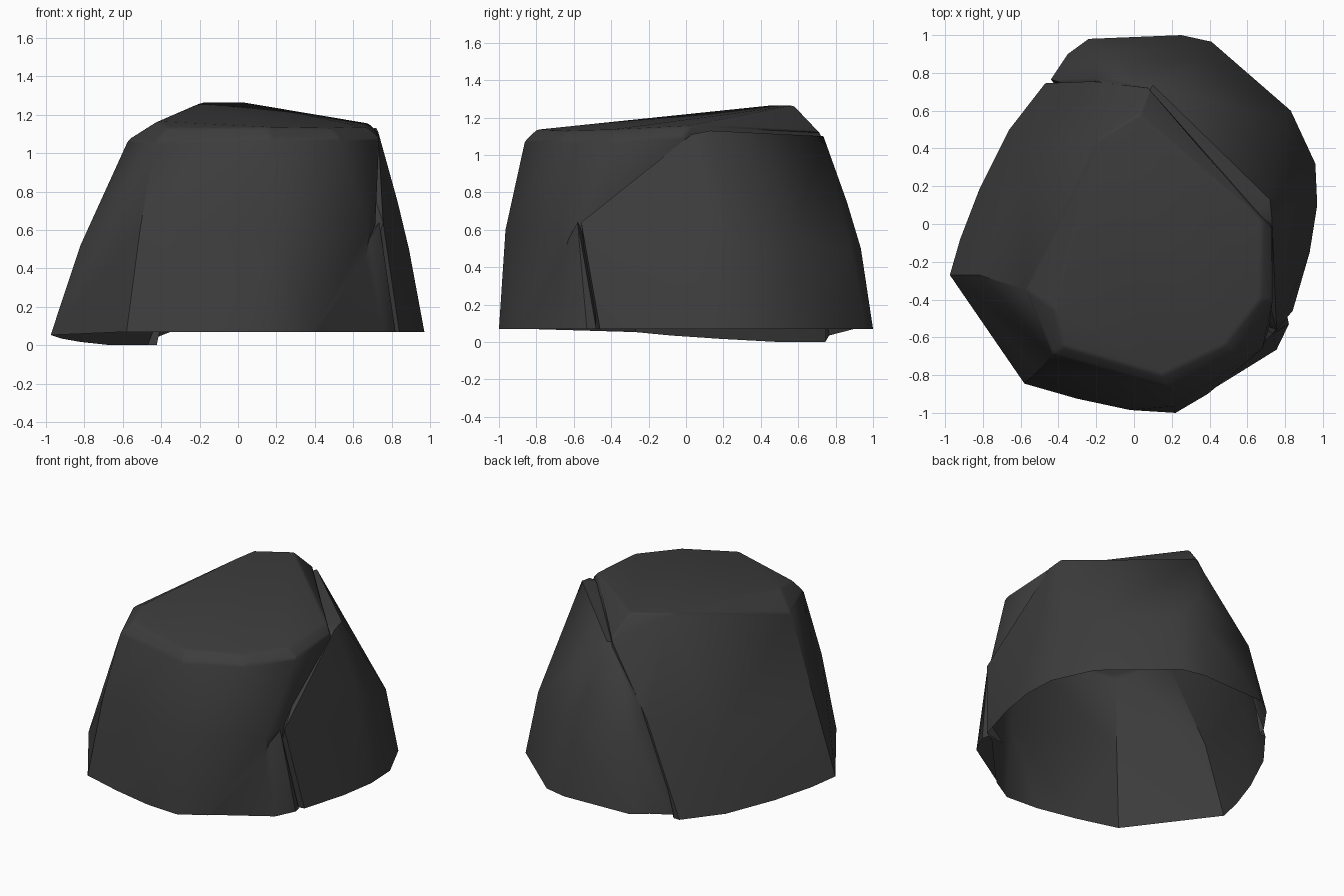
import bpy, bmesh, math

if "Cube" in bpy.data.objects:
    bpy.data.objects.remove(bpy.data.objects["Cube"])

B = 0.07  # base height


def chunk(name, base, points, soft):
    """Convex stone chunk on a flat base, shoulder edges softened."""
    bm = bmesh.new()
    for p in [(x, y, B) for x, y in base] + points:
        bm.verts.new(p)
    bmesh.ops.convex_hull(bm, input=bm.verts[:])
    loose = [v for v in bm.verts if not v.link_faces]
    bmesh.ops.delete(bm, geom=loose, context='VERTS')
    bmesh.ops.dissolve_limit(bm, angle_limit=math.radians(3),
                             verts=bm.verts[:], edges=bm.edges[:])
    bm.normal_update()
    edges = [e for e in bm.edges if min(v.co.z for v in e.verts) > 1
             and e.calc_face_angle(0) > math.radians(14)]
    if soft:
        bmesh.ops.bevel(bm, geom=edges, offset=soft, segments=2, profile=0.5,
                        affect='EDGES', clamp_overlap=True)
    bmesh.ops.triangulate(bm, faces=bm.faces[:])
    bmesh.ops.recalc_face_normals(bm, faces=bm.faces[:])
    me = bpy.data.meshes.new(name)
    bm.to_mesh(me)
    bm.free()
    ob = bpy.data.objects.new(name, me)
    bpy.context.collection.objects.link(ob)
    return ob


# Main boulder: base, bulging middle, shoulder and sloped plateau
main = chunk("boulder", [
    (-.975, -.27), (-.92, -.08), (-.82, .18), (-.66, .5), (-.47, .745),
    (.0, .74), (.58, .2), (.68, -.4), (.62, -.65), (.39, -.9),
    (.22, -1), (-.02, -.985), (-.3, -.925), (-.58, -.845)], [
    (-.82, -.27, .52), (-.51, -.78, .6), (.21, -.965, .6), (.68, -.66, .6),
    (.715, -.55, .64), (-.22, .755, .65), (-.56, .42, .5),
    (-.57, -.35, 1.07), (-.43, -.69, 1.06), (.17, -.86, 1.08),
    (.53, -.68, 1.08), (.735, -.4, 1.08), (.735, -.02, 1.1), (.08, .72, 1.12),
    (-.42, -.45, 1.165), (-.37, -.65, 1.13),
    (.15, -.8, 1.135), (.48, -.64, 1.13), (.67, -.4, 1.135), (.68, .02, 1.155),
    (.03, .58, 1.265), (-.19, .45, 1.265)], .015)

# Slab split off along the back right
slab = chunk("split_slab", [
    (-.44, .765), (-.35, .9), (-.24, .98), (.25, 1), (.41, .965), (.6, .8),
    (.83, .6), (.96, .32), (.97, .1), (.93, -.15), (.84, -.46),
    (.6, -.5), (-.35, .68)], [
    (-.2, .9, .5), (.22, .935, .5), (.38, .88, .5), (.76, .56, .5),
    (.89, .28, .5), (.89, .07, .5), (.755, -.56, .64), (.75, -.2, .89),
    (.18, .86, .75), (.83, .1, .75), (-.2, .77, .68),
    (.1, .735, 1.1), (.72, .13, 1.13), (.73, .03, 1.11),
    (.6, .02, 1.1), (.03, .62, 1.08), (-.1, .65, .6)], 0)

# Small broken wedge at the front right foot
wedge = chunk("foot_wedge", [
    (.4, -.885), (.755, -.665), (.82, -.53), (.81, -.48), (.4, -.5)],
    [(.735, -.58, .64), (.6, -.5, .5)], 0)

# Fuse the chunks so their joints read as cracks
for part in (slab, wedge):
    mod = main.modifiers.new("fuse", 'BOOLEAN')
    mod.operation = 'UNION'
    mod.solver = 'EXACT'
    mod.object = part
bpy.context.view_layer.update()
fused = bpy.data.meshes.new_from_object(
    main.evaluated_get(bpy.context.evaluated_depsgraph_get()))
main.modifiers.clear()
main.data = fused
for part in (slab, wedge):
    bpy.data.objects.remove(part)

# Open the underside, then let the back left rim sag to the ground
bm = bmesh.new()
bm.from_mesh(fused)
under = [f for f in bm.faces if all(v.co.z < B + .002 for v in f.verts)]
bmesh.ops.delete(bm, geom=under, context='FACES')
for v in bm.verts:
    if v.co.z < B + .01 and v.co.x < -.4:
        sag = max(0, min(1, (v.co.y + .35) / .85))
        v.co.z -= B * sag ** .6 * (1 if v.co.y < .755 else .5)
bm.to_mesh(fused)
bm.free()
main.name = "rock"

# Dark stone
stone = bpy.data.materials.new("dark_stone")
stone.diffuse_color = (.046, .046, .046, 1)
stone.use_nodes = True
stone.node_tree.nodes["Principled BSDF"].inputs["Base Color"].default_value = stone.diffuse_color
fused.materials.clear()
fused.materials.append(stone)
bpy.context.view_layer.objects.active = main
main.select_set(True)
bpy.ops.object.shade_smooth_by_angle(angle=math.radians(35))
